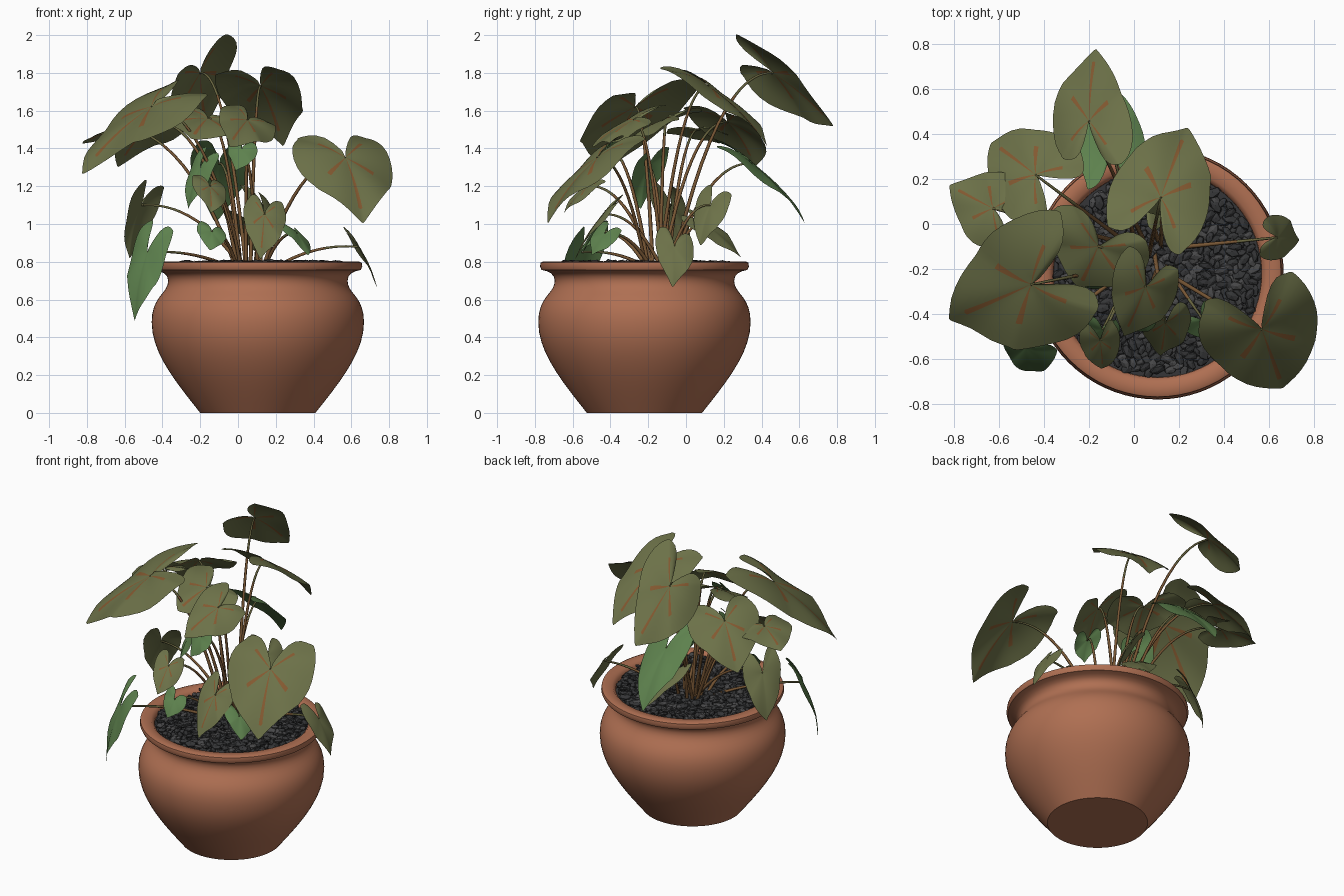
import bpy, bmesh, math, random
from mathutils import Vector, Matrix
from mathutils.geometry import interpolate_bezier

random.seed(4)
cube = bpy.data.objects.get("Cube")
if cube:
    bpy.data.objects.remove(cube)


def material(name, red, green, blue):
    mat = bpy.data.materials.new(name)
    mat.use_nodes = True
    color = (red, green, blue, 1)
    mat.diffuse_color = color
    node = next(n for n in mat.node_tree.nodes if n.type == 'BSDF_PRINCIPLED')
    node.inputs["Base Color"].default_value = color
    node.inputs["Roughness"].default_value = .8
    return mat


TERRACOTTA = material("terracotta", .43, .16, .085)
OLIVE = material("olive leaf", .15, .165, .065)
GREEN = material("fresh green leaf", .11, .22, .075)
VEIN = material("rust vein", .23, .1, .03)
STEM_BROWN = material("brown stem", .19, .095, .035)
STEM_GREEN = material("green stem", .14, .13, .05)
STONE = material("dark stone", .035, .036, .038)
STONE_LIGHT = material("grey stone", .065, .065, .067)

POT_CENTRE = Vector((.105, -.22, 0))


def add_object(name, bm, mats, smooth=True):
    mesh = bpy.data.meshes.new(name)
    for face in bm.faces:
        face.smooth = smooth
    bm.to_mesh(mesh)
    bm.free()
    for mat in mats:
        mesh.materials.append(mat)
    ob = bpy.data.objects.new(name, mesh)
    bpy.context.collection.objects.link(ob)
    return ob


def sweep(start, handle_a, handle_b, end, count):
    knots = [Vector((u, v, 0)) for u, v in (start, handle_a, handle_b, end)]
    return [(p.x, p.y) for p in interpolate_bezier(*knots, count)]


# Pot: turned profile of foot, belly, neck, rolled rim and inside wall
def build_pot():
    foot, belly, neck, lip = (.305, 0), (.562, .48), (.475, .7), (.545, .757)
    profile = [(0, 0)]
    profile += sweep(foot, (.44, .17), (.562, .32), belly, 10)
    profile += sweep(belly, (.562, .62), (.475, .63), neck, 10)[1:]
    profile += sweep(neck, (.475, .735), (.505, .75), lip, 5)[1:]
    profile += [(.553, .775), (.55, .795), (.535, .802),
                (.485, .8), (.465, .78), (.45, .66)]
    bm = bmesh.new()
    verts = [bm.verts.new((r, 0, z)) for r, z in profile]
    edges = [bm.edges.new(pair) for pair in zip(verts, verts[1:])]
    bmesh.ops.spin(bm, geom=verts + edges, axis=(0, 0, 1), cent=(0, 0, 0),
                   steps=72, angle=math.tau)
    bmesh.ops.remove_doubles(bm, verts=bm.verts, dist=.0005)
    bmesh.ops.recalc_face_normals(bm, faces=bm.faces)
    pot = add_object("pot", bm, [TERRACOTTA])
    pot.location = POT_CENTRE
    bpy.ops.object.select_all(action='DESELECT')
    pot.select_set(True)
    bpy.context.view_layer.objects.active = pot
    bpy.ops.object.shade_smooth_by_angle(angle=math.radians(50))


# Gravel: a soil disc covered with flattened angular stones
def build_gravel():
    bm = bmesh.new()
    bmesh.ops.create_circle(bm, cap_ends=True, segments=48, radius=.465,
                            matrix=Matrix.Translation((0, 0, .765)))
    count = 700
    golden_angle = math.pi * (3 - math.sqrt(5))
    for i in range(count):
        radius = .445 * math.sqrt(i / count)
        angle = i * golden_angle
        size = random.uniform(.02, .031)
        place = Matrix.Translation((radius * math.cos(angle), radius * math.sin(angle),
                                    random.uniform(.767, .797)))
        turn = Matrix.Rotation(random.uniform(0, math.tau), 4, 'Z') @ \
            Matrix.Rotation(random.uniform(-.7, .7), 4, 'X')
        shape = Matrix.Diagonal((size * 1.35, size * .8, size * .5, 1))
        stone = bmesh.ops.create_icosphere(bm, subdivisions=1, radius=1,
                                           matrix=place @ turn @ shape)
        tone = int(random.random() < .3)
        for face in {f for v in stone["verts"] for f in v.link_faces}:
            face.material_index = tone
    gravel = add_object("gravel", bm, [STONE, STONE_LIGHT], smooth=False)
    gravel.location = POT_CENTRE


# Half outline of a heart-shaped blade, from tip round to the notch
SHOULDER = (-.05, .98)
HALF = sweep((1, 0), (.75, .4), (.4, .98), SHOULDER, 6) + \
    sweep(SHOULDER, (-.5, .95), (-.75, .35), (-.1, .03), 6)[1:]
LAST = len(HALF) - 1
RINGS = (.2, .4, .6, .8, 1)
VEIN_STEPS = (0, 3, 7)


def outline(t):
    i = min(int(abs(t)), LAST - 1)
    a, b = Vector(HALF[i]).lerp(Vector(HALF[i + 1]), abs(t) - i)
    return a, math.copysign(b, t)


# Leaf: blade spanned by its joint, its tip and a sideways half width
def build_leaf(name, joint, tip, width, tilt, color, veined):
    along = tip - joint
    across = Vector((-along.y, along.x, 0)).normalized() * width
    if across.x < 0:
        across.negate()
    across.z = tilt
    normal = along.cross(across).normalized()
    if normal.z < 0:
        normal.negate()
    phase = random.uniform(0, math.tau)

    # The blade arches toward the tip while the lobes and sides sag
    def place(a, b, s, t):
        arch = (.2 * a * (1 - a) if a > 0 else -.6 * a * a) * along.length
        wave = .06 * s * s * math.sin(t * 1.7 + phase)
        droop = (wave + .08 * abs(b) - .24 * b * b) * across.length
        return joint + along * a + across * b + normal * (arch + droop)

    # Two close columns per vein, single columns between
    cols = []
    for t in range(-LAST, LAST + 1):
        cols += [(t, -1), (t, 1)] if abs(t) in VEIN_STEPS else [(t, 0)]
    bm = bmesh.new()
    centre = bm.verts.new(joint)
    grid = []
    for s in RINGS:
        spread = min(.3, .09 / s) * (1 - s) + .03
        row = []
        for t, side in cols:
            u = t + side * spread
            a, b = outline(u)
            rag = s * (random.uniform(.95, 1.05) if s == 1 else 1)
            row.append(bm.verts.new(place(a * rag, b * rag, s, u)))
        grid.append(row)
    for k, (t, side) in enumerate(cols[:-1]):
        faces = [bm.faces.new((centre, grid[0][k], grid[0][k + 1]))]
        for lo, hi in zip(grid, grid[1:]):
            faces.append(bm.faces.new((lo[k], hi[k], hi[k + 1], lo[k + 1])))
        if veined and side == -1:
            for face in faces[:4 if t == 0 else 3]:
                face.material_index = 1
    bmesh.ops.recalc_face_normals(bm, faces=bm.faces)
    if sum(f.normal.dot(normal) for f in bm.faces) < 0:
        bmesh.ops.reverse_faces(bm, faces=bm.faces)
    leaf = add_object(name, bm, [color, VEIN])
    soften = leaf.modifiers.new("smooth blade", 'SUBSURF')
    soften.levels = soften.render_levels = 1


# Stem: tapered tube arching from the crown, brown below and green above
def build_stem(name, joint):
    root = Vector((.06 + random.uniform(-.05, .05) + joint.x * .12,
                   -.11 + random.uniform(-.05, .05) + joint.y * .1, .74))
    bend = root.lerp(joint, .45)
    bend.z = joint.z + .02
    curve = bpy.data.curves.new(name, 'CURVE')
    curve.dimensions = '3D'
    curve.bevel_depth = .011
    curve.bevel_resolution = 1
    curve.use_fill_caps = True
    steps = 8
    for part, mat in enumerate((STEM_BROWN, STEM_GREEN)):
        curve.materials.append(mat)
        line = curve.splines.new('POLY')
        line.points.add(steps)
        line.material_index = part
        for i, point in enumerate(line.points):
            f = .65 * i / steps if part == 0 else .65 + .35 * i / steps
            point.co = (*root.lerp(bend, f).lerp(bend.lerp(joint, f), f), 1)
            point.radius = 1 - .5 * f
        line.use_smooth = True
    bpy.context.collection.objects.link(bpy.data.objects.new(name, curve))


def grow(name, joint, tip, width, tilt, color, veined):
    joint = Vector(joint)
    build_leaf(name + "_leaf", joint, Vector(tip), width, tilt, color, veined)
    build_stem(name + "_stem", joint)


build_pot()
build_gravel()

# Large veined leaves: joint, tip, half width, sideways tilt
for name, joint, tip, width, tilt in (
        ("right_front", (.57, -.47, 1.35), (.67, -.75, 1), .28, 0),
        ("large_left", (-.46, -.27, 1.62), (-.82, -.42, 1.27), .31, -.06),
        ("tall_back", (-.2, .46, 1.8), (-.16, .78, 1.5), .18, .15),
        ("upper_right", (.12, .12, 1.73), (.24, .44, 1.42), .24, .02),
        ("upper_middle", (-.16, -.1, 1.56), (-.25, -.29, 1.44), .25, -.05),
        ("middle_front", (.05, -.28, 1.55), (-.05, -.5, 1.41), .16, -.08),
        ("left_back", (-.44, .22, 1.54), (-.64, .37, 1.31), .23, -.03),
        ("far_left", (-.63, .07, 1.5), (-.82, .17, 1.42), .18, 0)):
    grow(name, joint, tip, width, tilt, OLIVE, True)

# Small leaves: width follows length, and the name tells the colour
for name, joint, tip in (
        ("low_left", (-.51, -.08, 1.1), (-.58, -.03, .82)),
        ("low_right", (.64, -.06, .88), (.73, -.07, .67)),
        ("low_front", (.14, -.44, 1.05), (.12, -.58, .82)),
        ("mid_front", (-.15, -.52, 1.2), (-.14, -.65, 1.06)),
        ("low_back", (.13, .13, 1.1), (.2, .07, .88)),
        ("lower_back", (.06, .1, 1), (.12, .29, .82)),
        ("green_outer", (-.48, -.55, .85), (-.55, -.61, .5)),
        ("green_back", (-.1, .35, 1.32), (-.12, .64, 1)),
        ("green_near_left", (-.14, -.47, .96), (-.15, -.54, .86)),
        ("green_near_right", (.31, -.43, .95), (.37, -.5, .83)),
        ("green_upper", (.02, -.42, 1.4), (-.01, -.48, 1.28)),
        ("green_inner", (-.2, -.2, 1.3), (-.27, -.24, 1.08))):
    width = .05 + .25 * math.dist(joint, tip)
    color = GREEN if name.startswith("green") else OLIVE
    grow(name, joint, tip, width, -.03, color, "front" in name)
